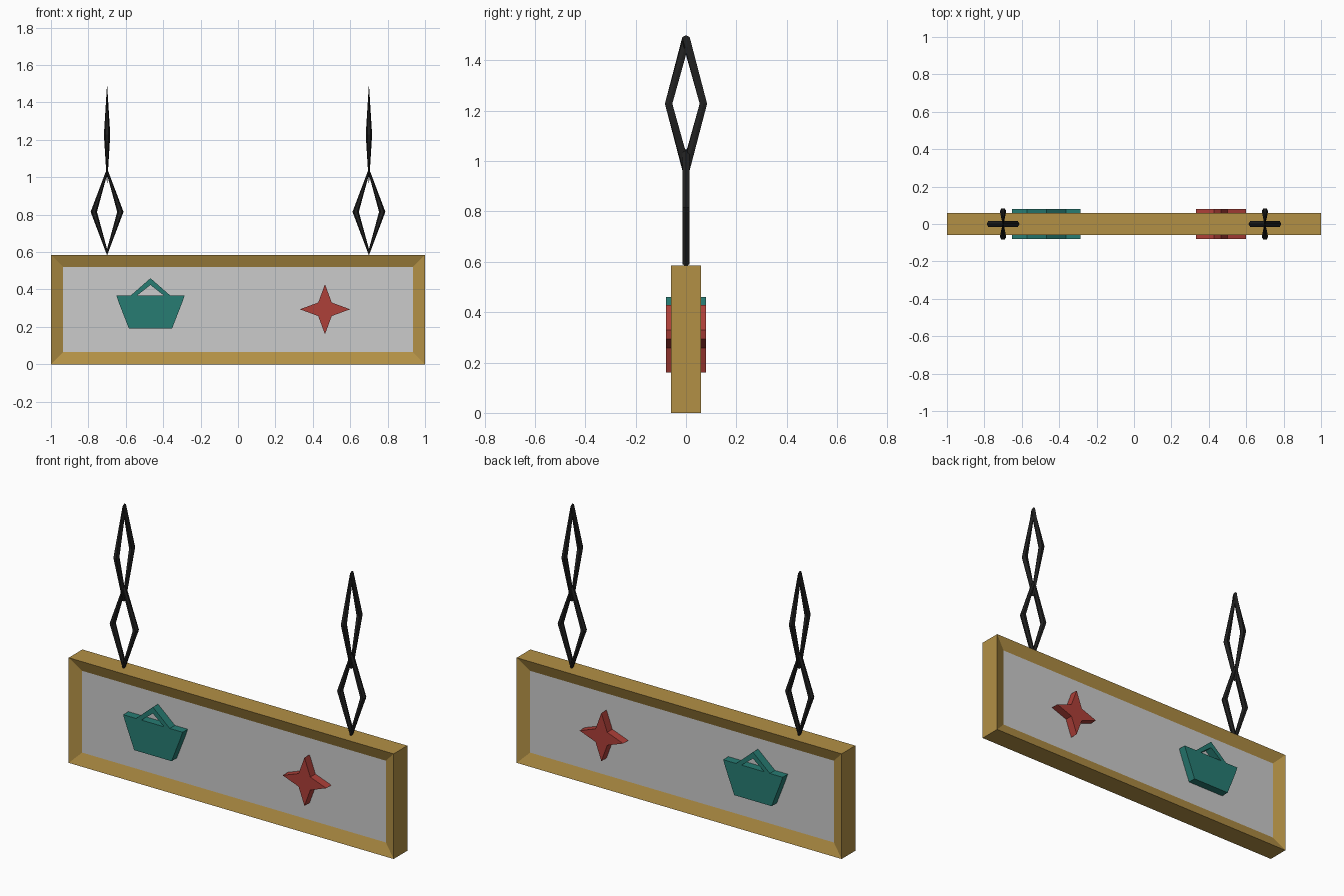
import bpy, bmesh, math

if "Cube" in bpy.data.objects:
    bpy.data.objects.remove(bpy.data.objects["Cube"])


def material(name, rgb):
    m = bpy.data.materials.new(name)
    m.diffuse_color = (*rgb, 1)
    m.use_nodes = True
    m.node_tree.nodes["Principled BSDF"].inputs["Base Color"].default_value = m.diffuse_color
    return m


gold = material("gold", (0.45, 0.28, 0.06))
teal = material("teal", (0.02, 0.20, 0.17))
red = material("red", (0.42, 0.05, 0.04))
iron = material("iron", (0.015, 0.015, 0.015))


def finish(bm, name, mat=None):
    bmesh.ops.recalc_face_normals(bm, faces=bm.faces)
    me = bpy.data.meshes.new(name)
    bm.to_mesh(me)
    bm.free()
    ob = bpy.data.objects.new(name, me)
    bpy.context.collection.objects.link(ob)
    if mat:
        me.materials.append(mat)
    return ob


def bridge(bm, rings, closed):
    """Join successive vertex rings with quads."""
    n = len(rings[0])
    for k in range(len(rings) if closed else len(rings) - 1):
        a, b = rings[k], rings[(k + 1) % len(rings)]
        for i in range(n):
            j = (i + 1) % n
            bm.faces.new((a[i], a[j], b[j], b[i]))


def slab(name, outline, half_depth, mat=None):
    """Extrude an x-z outline evenly to both sides of y = 0."""
    bm = bmesh.new()
    rings = [[bm.verts.new((x, y, z)) for x, z in outline]
             for y in (-half_depth, half_depth)]
    bridge(bm, rings, False)
    for r in rings:
        bm.faces.new(r)
    return finish(bm, name, mat)


# Board: bevelled picture frame around a recessed panel
H, T, BORDER, RECESS = 0.585, 0.06, 0.065, 0.035


def rectangle(inset):
    x, lo, hi = 1 - inset, inset, H - inset
    return [(-x, lo), (x, lo), (x, hi), (-x, hi)]


bm = bmesh.new()
loops = [(BORDER, -RECESS), (0, -T), (0, T), (BORDER, RECESS)]
bridge(bm, [[bm.verts.new((x, y, z)) for x, z in rectangle(i)] for i, y in loops], False)
finish(bm, "sign_frame", gold)
slab("sign_panel", rectangle(BORDER), RECESS)

# Basket emblem, showing on both faces
CX = -0.468
half = [(0.115, 0.19), (0.168, 0.326), (0.183, 0.369)]
slab("basket_body", [(CX + x, z) for x, z in half] +
     [(CX - x, z) for x, z in reversed(half)], 0.08, teal)
slab("basket_handle", [(CX + x, z) for x, z in (
    (-0.104, 0.369), (-0.07, 0.369), (0, 0.424),
    (0.07, 0.369), (0.104, 0.369), (0, 0.46))], 0.08, teal)

# Four-pointed star emblem
star = []
for i in range(8):
    r = 0.134 if i % 2 == 0 else 0.051
    a = i * math.pi / 4
    star.append((0.465 + r * math.cos(a), 0.294 + r * math.sin(a)))
slab("star", star, 0.08, red)


# Hanging chains: diamond-shaped links, alternately turned
def link(name, x0, z_low, z_high, half_width, along_y, r=0.017, sides=6):
    bm = bmesh.new()
    mid, rise = (z_low + z_high) / 2, (z_high - z_low) / 2 - r
    rings = []
    for c, s in ((1, 0), (0, 1), (-1, 0), (0, -1)):
        off = c * (half_width - r)
        px, py = (0, off) if along_y else (off, 0)
        ring = []
        for k in range(sides):
            a = k * math.tau / sides
            u, v = r * math.cos(a), r * math.sin(a)
            ring.append(bm.verts.new((x0 + px + u * c, py + v, mid + s * rise + u * s)))
        rings.append(ring)
    bridge(bm, rings, True)
    finish(bm, name, iron)


for side, x in (("left", -0.7), ("right", 0.7)):
    link(f"{side}_lower_link", x, 0.582, 1.048, 0.088, False)
    link(f"{side}_upper_link", x, 0.955, 1.5, 0.086, True)
